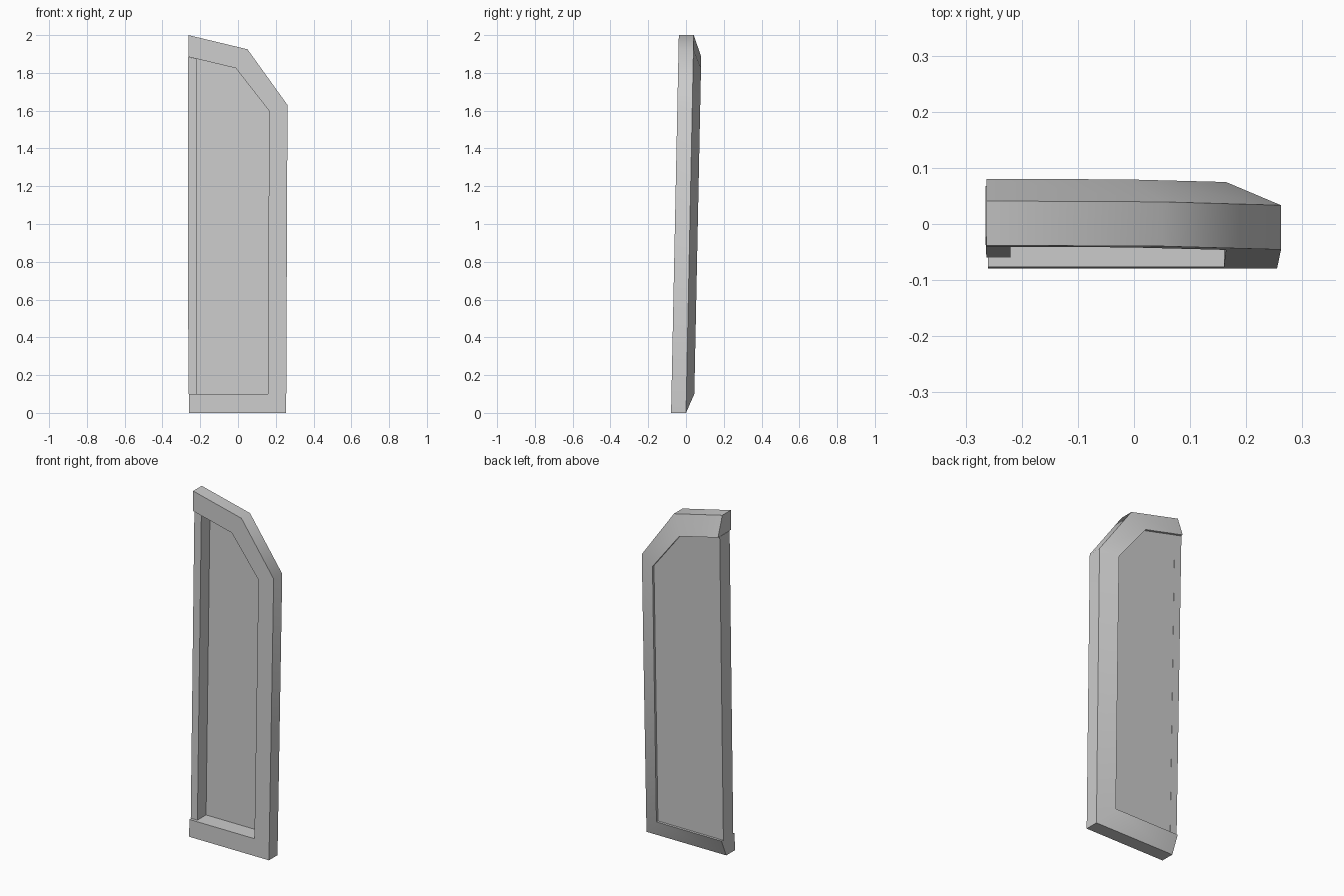
import bpy, bmesh

if "Cube" in bpy.data.objects:
    bpy.data.objects.remove(bpy.data.objects["Cube"])

LEAN = 0.0205  # the whole leaf leans back slightly with height


def mesh_object(name, rings, closed_loop=False):
    """Loft equal-length rings of (x, y, z); cap the two ends."""
    bm = bmesh.new()
    rows = [[bm.verts.new((x, y + LEAN * z, z)) for x, y, z in r] for r in rings]
    for a, b in zip(rows, rows[1:]):
        n = len(a)
        for i in range(n):
            j = (i + 1) % n
            bm.faces.new((a[i], a[j], b[j], b[i]))
    bm.faces.new(rows[0])
    bm.faces.new(rows[-1][::-1])
    bmesh.ops.recalc_face_normals(bm, faces=bm.faces)
    me = bpy.data.meshes.new(name)
    bm.to_mesh(me)
    bm.free()
    ob = bpy.data.objects.new(name, me)
    bpy.context.collection.objects.link(ob)
    return ob


def slab(name, outline, y0, y1):
    """Extrude an (x, z) outline between two depths."""
    return mesh_object(name, [[(x, y, z) for x, z in outline] for y in (y0, y1)])


# Outer and inner outlines of the frame, bottom left round to top left
outer = [(-0.26, 0), (0.255, 0), (0.262, 1.63), (0.05, 1.925), (-0.263, 2.0)]
inner = [(-0.26, 0.1), (0.16, 0.1), (0.164, 1.6), (-0.012, 1.825), (-0.263, 1.885)]

# Frame: flat front, straight outer rim, back chamfered up to the inner edge
frame = mesh_object("door_frame", [
    [(ox, -0.079, oz), (ox, 0.0, oz), (ix, 0.042, iz), (ix, -0.079, iz)]
    for (ox, oz), (ix, iz) in zip(outer, inner)])
bpy.context.view_layer.objects.active = frame
frame.select_set(True)
bpy.ops.object.shade_smooth_by_angle(angle=0.79)

# Thin sheet filling the opening, set just below the back crest
slab("door_panel", [(-0.225, 0.1), *inner[1:4], (-0.225, 1.876)], 0.018, 0.028)

# Narrow upright closing the hinge side, set back from the frame front
slab("side_stile", [(-0.263, 0.1), (-0.22, 0.1), (-0.22, 1.874), (-0.265, 1.885)],
     -0.062, 0.029)
